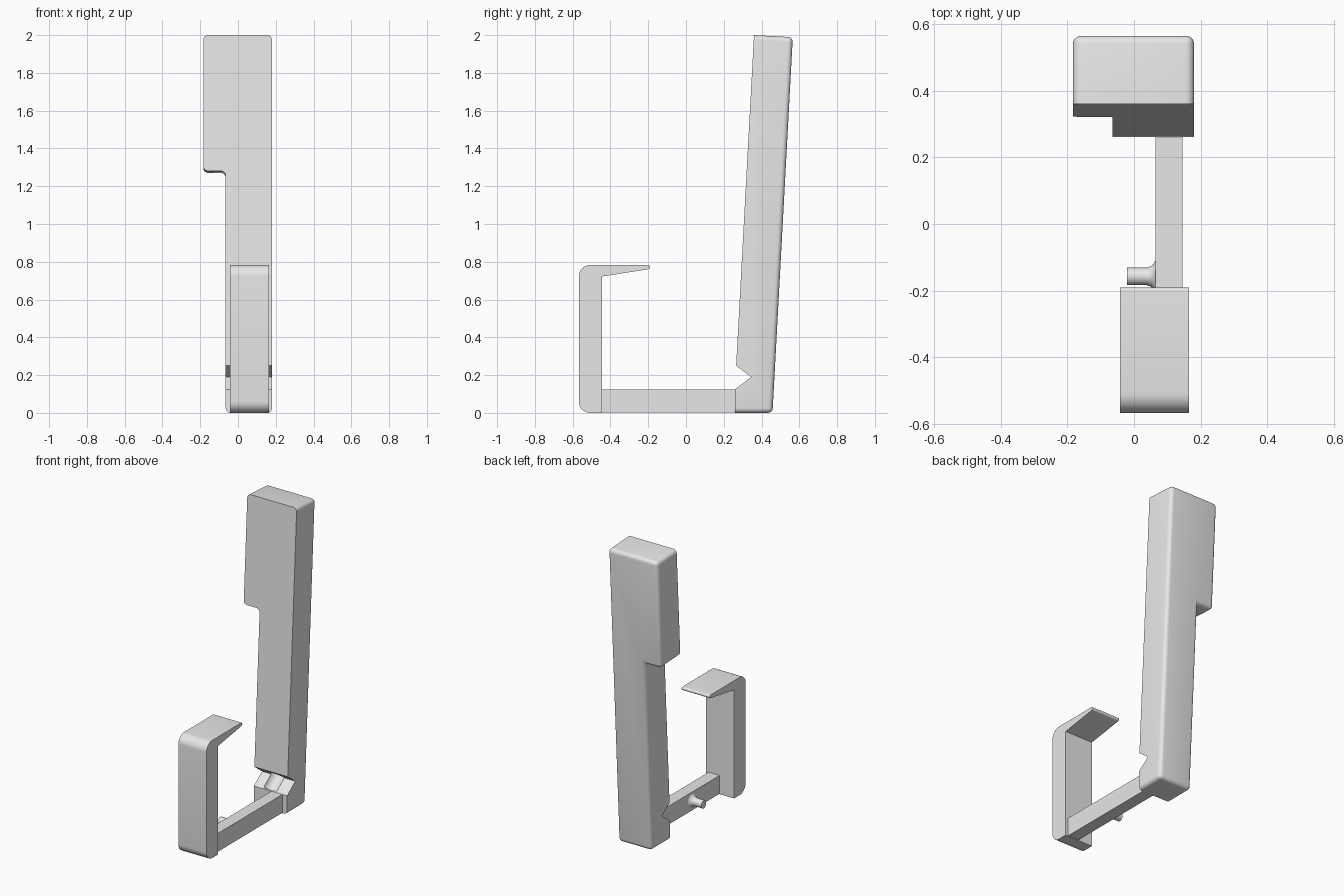
import bpy, bmesh, math
from mathutils import Vector

cube = bpy.data.objects.get("Cube")
if cube:
    bpy.data.objects.remove(cube, do_unlink=True)

grey = bpy.data.materials.new("light grey")
grey.use_nodes = True
grey.diffuse_color = (0.8, 0.8, 0.8, 1)
grey.node_tree.nodes["Principled BSDF"].inputs["Base Color"].default_value = (0.8, 0.8, 0.8, 1)


def finish(name, bm):
    """Turn a bmesh into a named object in the grey material."""
    bmesh.ops.recalc_face_normals(bm, faces=bm.faces)
    mesh = bpy.data.meshes.new(name)
    bm.to_mesh(mesh)
    bm.free()
    obj = bpy.data.objects.new(name, mesh)
    bpy.context.collection.objects.link(obj)
    mesh.materials.append(grey)
    return obj


def smooth(obj):
    bpy.ops.object.select_all(action='DESELECT')
    obj.select_set(True)
    bpy.context.view_layer.objects.active = obj
    bpy.ops.object.shade_smooth_by_angle(angle=math.radians(30))


def rounded(points, steps=8):
    """Round each (y, z, radius) corner of a profile with an arc."""
    out = []
    for i, (y, z, r) in enumerate(points):
        p = Vector((y, z))
        if not r:
            out.append(p)
            continue
        prev, nxt = Vector(points[i - 1][:2]), Vector(points[(i + 1) % len(points)][:2])
        a, b = p + (prev - p).normalized() * r, p + (nxt - p).normalized() * r
        w = math.sqrt(0.5)
        for s in range(steps + 1):
            t = s / steps
            k = (1 - t) ** 2, 2 * w * t * (1 - t), t * t
            out.append((a * k[0] + p * k[1] + b * k[2]) / sum(k))
    return out


def prism(name, points, x0, x1):
    """Extrude a side profile across x."""
    bm = bmesh.new()
    face = bm.faces.new([bm.verts.new((x0, y, z)) for y, z in rounded(points)])
    ext = bmesh.ops.extrude_face_region(bm, geom=[face])["geom"]
    bmesh.ops.translate(bm, vec=(x1 - x0, 0, 0),
                        verts=[v for v in ext if isinstance(v, bmesh.types.BMVert)])
    return finish(name, bm)


def cut(obj, cutter):
    mod = obj.modifiers.new("cut", 'BOOLEAN')
    mod.operation, mod.solver, mod.object = 'DIFFERENCE', 'EXACT', cutter
    bpy.context.view_layer.objects.active = obj
    bpy.ops.object.modifier_apply(modifier=mod.name)
    bpy.data.objects.remove(cutter, do_unlink=True)


# Leaning back plate: stepped front outline pushed back, rear and end edges rounded
slope, depth = 0.054, 0.206
outline = [(-0.065, 0), (0.18, 0), (0.18, 2), (-0.183, 2), (-0.183, 1.28), (-0.065, 1.28)]
bm = bmesh.new()
front, rear = [], []
for x, z in outline:
    zr = z - 0.011 if z else 0
    front.append(bm.verts.new((x, 0.252 + slope * z, z)))
    rear.append(bm.verts.new((x, 0.252 + depth + slope * zr, zr)))
bm.faces.new(front)
bm.faces.new(rear[::-1])
for i in range(len(front)):
    j = (i + 1) % len(front)
    bm.faces.new((front[j], front[i], rear[i], rear[j]))
bmesh.ops.recalc_face_normals(bm, faces=bm.faces)
soft = [e for e in bm.edges if not all(v in front for v in e.verts)]
bmesh.ops.bevel(bm, geom=soft, offset=0.025, segments=5, profile=0.5, affect='EDGES')
back_plate = finish("back_plate", bm)

# V notch and flat foot at the lower front of the plate
notch = [(0.2, -0.1, 0), (0.26, -0.1, 0), (0.26, 0.125, 0),
         (0.345, 0.19, 0), (0.2655, 0.25, 0), (0.2, 0.25, 0)]
cut(back_plate, prism("notch_cutter", notch, -0.3, 0.3))

# Shallow round channel along the lower slope of the notch
bm = bmesh.new()
bmesh.ops.create_cone(bm, cap_ends=True, segments=32, radius1=0.05, radius2=0.05, depth=0.13)
channel = finish("channel_cutter", bm)
channel.location = (0.05, 0.31, 0.18)
channel.rotation_euler = Vector((0, 0.085, 0.065)).to_track_quat('Z', 'Y').to_euler()
bpy.context.view_layer.update()
cut(back_plate, channel)
smooth(back_plate)

# Front hook with a tapering lip
smooth(prism("hook", [(-0.567, 0, 0.06), (-0.567, 0.783, 0.06), (-0.19, 0.783, 0.012),
                      (-0.19, 0.762, 0.01), (-0.445, 0.722, 0), (-0.445, 0, 0)], -0.042, 0.165))

# Bar joining hook and plate
prism("bar", [(-0.46, 0.003, 0), (-0.46, 0.125, 0), (0.275, 0.125, 0), (0.275, 0.003, 0)],
      0.064, 0.145)

# Side peg, flared where it meets the bar
bm = bmesh.new()
section = [(-0.021, 0), (-0.021, 0.026), (0.038, 0.026), (0.05, 0.03), (0.058, 0.037),
           (0.064, 0.047), (0.07, 0.047), (0.07, 0)]
verts = [bm.verts.new((x, -0.157, 0.065 + r)) for x, r in section]
edges = [bm.edges.new(pair) for pair in zip(verts, verts[1:])]
bmesh.ops.spin(bm, geom=verts + edges, cent=(0, -0.157, 0.065), axis=(1, 0, 0),
               angle=math.tau, steps=24)
bmesh.ops.remove_doubles(bm, verts=bm.verts, dist=0.0001)
smooth(finish("peg", bm))
